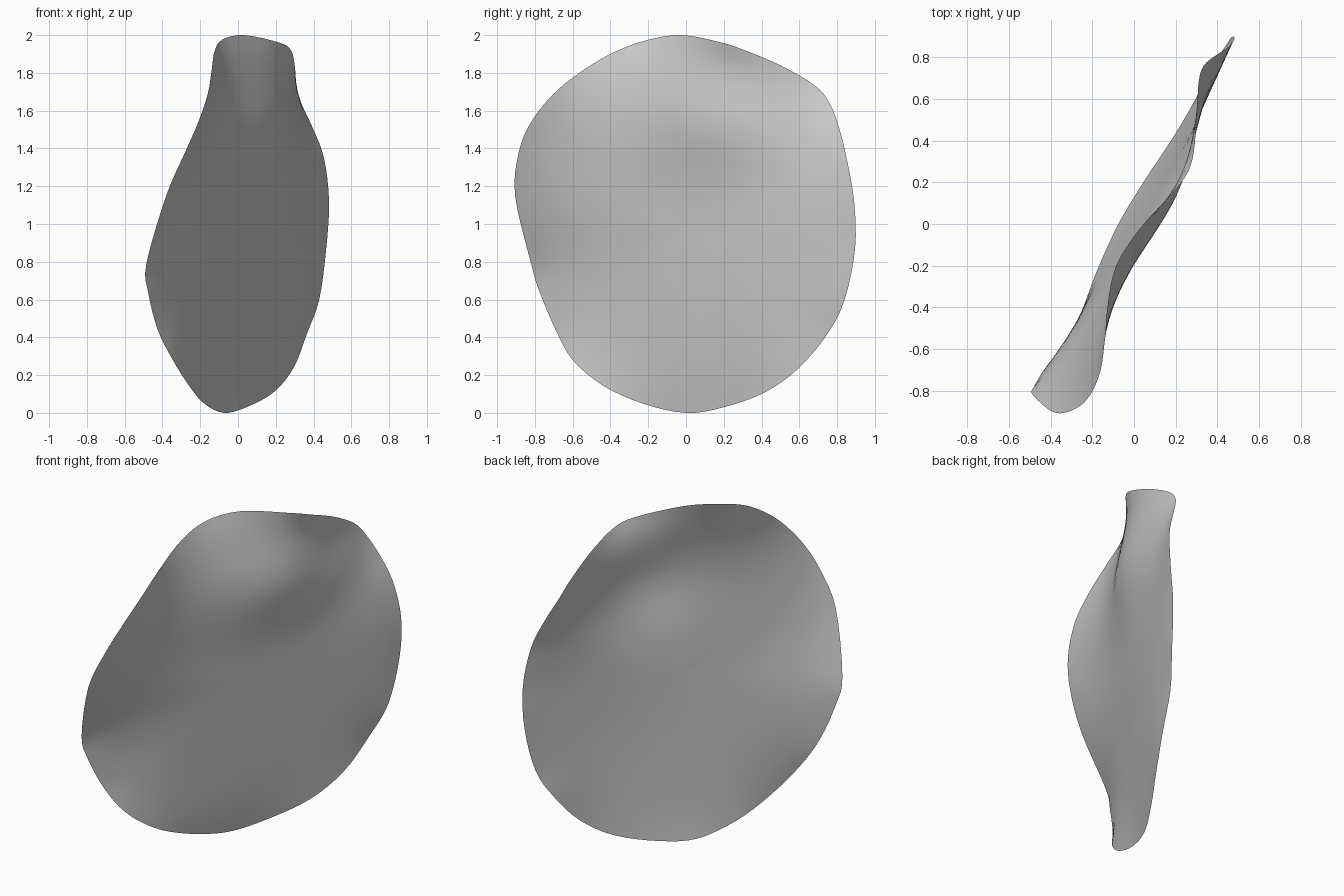
import bpy
import bmesh
import math
from mathutils import Vector

default = bpy.data.objects.get("Cube")
if default:
    bpy.data.objects.remove(default, do_unlink=True)

# Material
grey = bpy.data.materials.new("light_grey")
grey.use_nodes = True
colour = (0.6, 0.6, 0.6, 1.0)
grey.diffuse_color = colour
grey.node_tree.nodes["Principled BSDF"].inputs["Base Color"].default_value = colour

# Wavy rim of the sheet, as x, y, z points going once around
RIM = [Vector(p) for p in (
    (-.485, -.82, .79), (-.38, -.905, 1.15), (-.28, -.885, 1.38), (-.21, -.82, 1.54),
    (-.16, -.7, 1.69), (-.14, -.55, 1.81), (-.125, -.38, 1.91), (-.085, -.2, 1.975),
    (.03, -.02, 2), (.22, .19, 1.96), (.28, .31, 1.92), (.3, .5, 1.84),
    (.31, .68, 1.735), (.335, .76, 1.64), (.395, .81, 1.51), (.455, .85, 1.35),
    (.482, .89, 1.12), (.467, .895, .87), (.43, .84, .6), (.365, .75, .42),
    (.295, .6, .24), (.19, .42, .11), (.045, .2, .03), (-.075, 0, 0),
    (-.18, -.23, .05), (-.26, -.44, .145), (-.345, -.6, .28), (-.425, -.69, .44),
    (-.476, -.775, .64))]
RINGS = 16
STEPS = 4
SLOPE = .53


def spline(points, i, t):
    """Point on a closed Catmull-Rom curve."""
    a, b, c, d = (points[(i + k) % len(points)] for k in (-1, 0, 1, 2))
    return .5 * (2 * b + (c - a) * t + (2 * a - 5 * b + 4 * c - d) * t ** 2
                 + (3 * b - a - 3 * c + d) * t ** 3)


# Rim samples, with their angle about the middle, share of the turn and wave height
outline = [spline(RIM, i, s / STEPS) for i in range(len(RIM)) for s in range(STEPS)]
count = len(outline)
angles = [math.atan2(p.z - 1, p.y) for p in outline]
shares = [(angles[i - 1] - angles[(i + 1) % count]) % math.tau for i in range(count)]
waves = [p.x - SLOPE * p.y for p in outline]


def stretched_wave(angle, r):
    """Height of a taut film hung on the rim waves (Poisson's formula on a disc)."""
    weights = [s / (1 - 2 * r * math.cos(angle - a) + r * r)
               for a, s in zip(angles, shares)]
    return sum(k * w for k, w in zip(weights, waves)) / sum(weights)


def sheet_point(j, r):
    """Point between the middle and rim sample j: slanted plane, film and swell."""
    y = outline[j].y * r
    z = 1 + (outline[j].z - 1) * r
    ridge = .1 * math.exp(-((y - .15) / .35) ** 2 - ((z - 1.6) / .28) ** 2)
    swell = .025 + .05 * y + ridge
    x = SLOPE * y + stretched_wave(angles[j], r) + swell * (1 - r * r)
    return Vector((x, y, z))


# Build the sheet as rings running from the middle to the rim
bm = bmesh.new()
middle = bm.verts.new(sheet_point(0, 0))
rings = [[bm.verts.new(sheet_point(j, k / RINGS)) for j in range(count)]
         for k in range(1, RINGS)]
rings.append([bm.verts.new(p) for p in outline])
for j in range(count):
    n = (j + 1) % count
    bm.faces.new((middle, rings[0][n], rings[0][j]))
    for inner, outer in zip(rings, rings[1:]):
        bm.faces.new((inner[j], inner[n], outer[n], outer[j]))
for face in bm.faces:
    face.smooth = True
bm.normal_update()

# Front of the sheet faces +x
if sum(f.normal.x for f in bm.faces) < 0:
    bmesh.ops.reverse_faces(bm, faces=bm.faces[:])

mesh = bpy.data.meshes.new("wavy_sheet")
bm.to_mesh(mesh)
bm.free()
mesh.materials.append(grey)
sheet = bpy.data.objects.new("wavy_sheet", mesh)
bpy.context.collection.objects.link(sheet)
